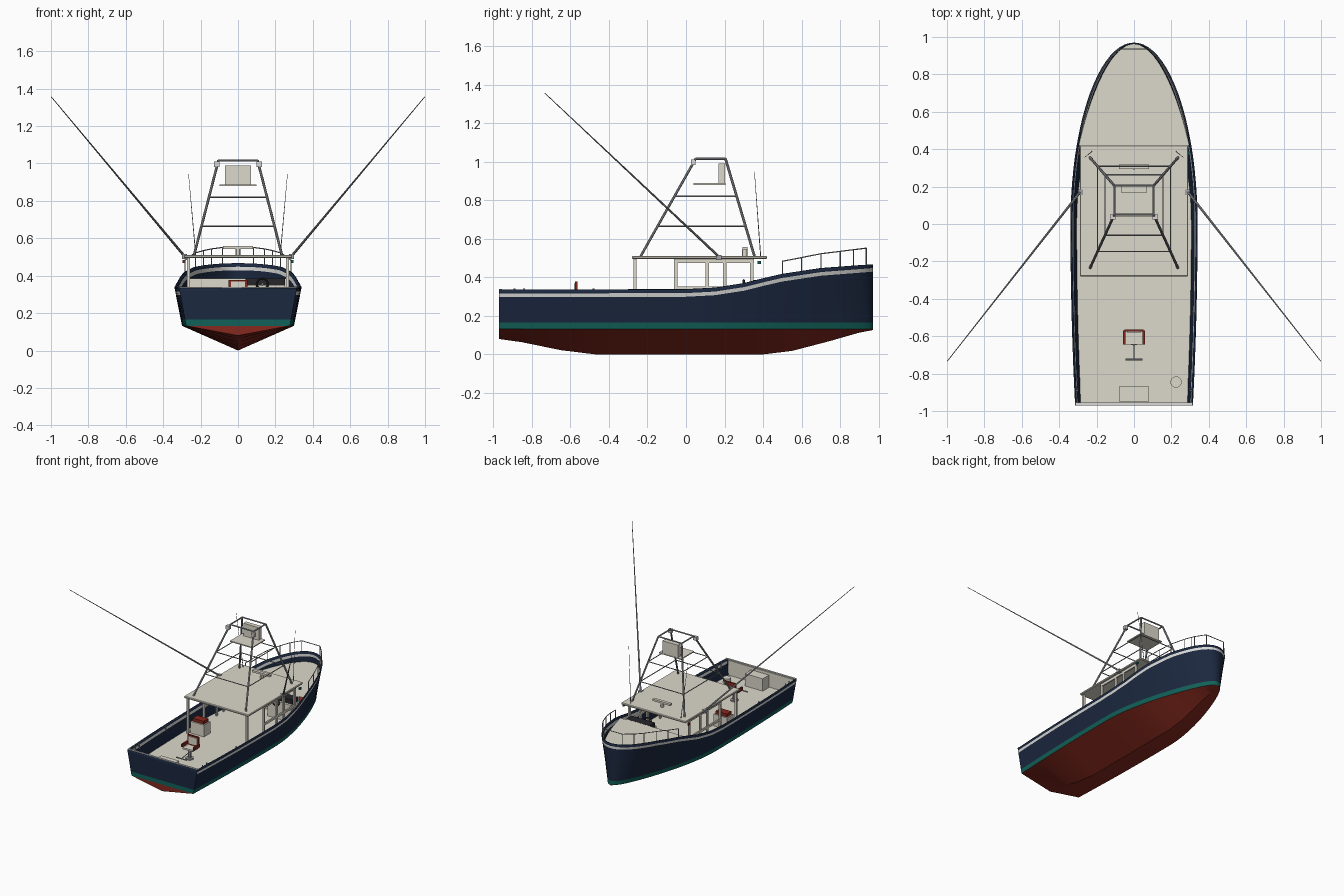
import bpy, bmesh, math
from mathutils import Vector, Matrix

if "Cube" in bpy.data.objects:
    bpy.data.objects.remove(bpy.data.objects["Cube"])

def material(name, r, g, b):
    m = bpy.data.materials.new(name)
    m.diffuse_color = (r, g, b, 1)
    m.use_nodes = True
    m.node_tree.nodes["Principled BSDF"].inputs["Base Color"].default_value = m.diffuse_color
    return m

NAVY = material("navy paint", 0.011, 0.021, 0.05)
RED = material("bottom red", 0.24, 0.022, 0.013)
TEAL = material("teal boot stripe", 0.006, 0.12, 0.10)
WHITE = material("white stripe", 0.70, 0.70, 0.68)
BEIGE = material("beige deck", 0.72, 0.69, 0.60)
METAL = material("grey metal", 0.34, 0.35, 0.37)
DARK = material("dark trim", 0.02, 0.02, 0.024)

def finish(name, bm, mats, smooth=False):
    me = bpy.data.meshes.new(name)
    bm.to_mesh(me)
    bm.free()
    ob = bpy.data.objects.new(name, me)
    bpy.context.collection.objects.link(ob)
    for m in mats:
        me.materials.append(m)
    if smooth:
        bpy.ops.object.select_all(action='DESELECT')
        ob.select_set(True)
        bpy.context.view_layer.objects.active = ob
        bpy.ops.object.shade_smooth_by_angle(angle=math.radians(30))
    return ob

def box(name, x, y, z, mat, mirror=False):
    """Box from (min, max) pairs, optionally repeated on the other side."""
    bm = bmesh.new()
    for s in ((1, -1) if mirror else (1,)):
        c = Vector((s * sum(x) / 2, sum(y) / 2, sum(z) / 2))
        d = (x[1] - x[0], y[1] - y[0], z[1] - z[0], 1)
        bmesh.ops.create_cube(bm, size=1, matrix=Matrix.Translation(c) @ Matrix.Diagonal(d))
    return finish(name, bm, [mat])

def rods(name, segs, r, mat, r2=None, mirror=False, sides=8):
    """Round bars between pairs of points."""
    bm = bmesh.new()
    for a, b in segs:
        for s in ((1, -1) if mirror else (1,)):
            p, q = Vector((s * a[0], a[1], a[2])), Vector((s * b[0], b[1], b[2]))
            d = q - p
            mx = Matrix.Translation((p + q) / 2) @ d.to_track_quat('Z', 'Y').to_matrix().to_4x4()
            bmesh.ops.create_cone(bm, cap_ends=True, segments=sides, radius1=r,
                                  radius2=r if r2 is None else r2, depth=d.length, matrix=mx)
    return finish(name, bm, [mat], True)

def lerp(table, y):
    for (a, u), (b, v) in zip(table, table[1:]):
        if y <= b:
            return u + (v - u) * (y - a) / (b - a)
    return table[-1][1]

# Hull lines
L = 0.97
SHEER = [(-L, .335), (0, .337), (.15, .345), (.3, .368), (.4, .393), (.5, .416), (.7, .446), (L, .467)]
KEEL = [(-L, .08), (-.85, .063), (-.65, .022), (-.47, 0), (.4, 0), (.55, .018), (.75, .07), (.9, .113), (L, .126)]

def sheer(y):
    return lerp(SHEER, y)

def half(y, z):
    w = .34 * math.sqrt(max(0, 1 - (y / L) ** 2)) if y > 0 else .34 - .025 * (y / L) ** 2
    k = .88 - .36 * max(0, (y - .1) / (L - .1)) ** 1.5      # flare grows towards the bow
    return w * (k + (1 - k) * (z - .132) / (sheer(y) - .132))

ys = [-L, -.85, -.75, -.65, -.55, -.47, -.3, -.15, 0, .08, .15, .22, .3, .35, .4, .45, .5, .55,
      .6, .65, .7, .75, .8, .84, .87, .9, .925, .945, .958, .966, L]

# Hull shell: keel, chine, boot stripe, white stripe, sheer
bm = bmesh.new()
rows = []
for y in ys:
    s = sheer(y)
    zs = [.132, .165, s - .038, s - .019, s]
    k = bm.verts.new((0, y, lerp(KEEL, y)))
    rows.append([[k] + [bm.verts.new((sg * half(y, z), y, z)) for z in zs] for sg in (1, -1)])
for a, b in zip(rows, rows[1:]):
    for side in (0, 1):
        for i in range(5):
            q = [a[side][i], b[side][i], b[side][i + 1], a[side][i + 1]]
            bm.faces.new(q if side == 0 else q[::-1]).material_index = (0, 1, 2, 3, 2)[i]
st = rows[0]
bm.faces.new([st[0][0], st[0][1], st[1][1]]).material_index = 0
for i in range(1, 5):
    bm.faces.new([st[1][i], st[0][i], st[0][i + 1], st[1][i + 1]]).material_index = (0, 1, 2, 2, 2)[i]
bmesh.ops.remove_doubles(bm, verts=bm.verts, dist=.0005)
bmesh.ops.recalc_face_normals(bm, faces=bm.faces)
hull = finish("hull", bm, [RED, TEAL, NAVY, WHITE], True)
sol = hull.modifiers.new("thickness", 'SOLIDIFY')
sol.thickness = .008
sol.offset = -1

# Decks
def deck(name, y0, y1, z):
    bm = bmesh.new()
    yy = [y0] + [y for y in ys if y0 < y < y1] + [y1]
    pts = [(half(y, z) - .004, y, z) for y in yy]
    pts += [(-x, y, z) for x, y, z in reversed(pts)]
    f = bm.faces.new([bm.verts.new(p) for p in pts])
    f.normal_update()
    return finish(name, bm, [BEIGE])

deck("cockpit_sole", -.96, .42, .21)
deck("foredeck", .42, .962, .385)
bw = half(.42, .21) - .004
box("deck_bulkhead", (-bw, bw), (.412, .42), (.21, .385), BEIGE)
box("transom_liner", (-.29, .29), (-.962, -.955), (.21, .33), BEIGE)
box("transom_cap", (-.313, .313), (-.97, -.955), (.333, .339), WHITE)

# Hardtop and open cabin frame
top = box("hardtop", (-.29, .29), (-.28, .42), (.495, .511), BEIGE)
bv = top.modifiers.new("edge", 'BEVEL')
bv.width = .004
box("rear_roof_post", (.257, .273), (-.273, -.257), (.21, .496), BEIGE, True)
for i, y in enumerate((-.052, .11, .2, .342)):
    box("window_post_%d" % i, (.262, .274), (y - .009, y + .009), (.21, .496), BEIGE, True)
box("window_top_rail", (.262, .274), (-.06, .352), (.475, .496), BEIGE, True)
box("window_bottom_rail", (.262, .274), (-.06, .352), (.335, .352), BEIGE, True)
box("starboard_light", (.285, .297), (.37, .39), (.468, .484), TEAL)
box("port_light", (-.297, -.285), (.37, .39), (.468, .484), RED)

# Helm, seat and cockpit furniture
box("helm_console", (.04, .25), (.32, .412), (.21, .35), BEIGE)
box("instrument_panel", (.04, .25), (.34, .411), (.35, .385), DARK)
bm = bmesh.new()
N = 16
ring = [[bm.verts.new((.13 + r * math.cos(t * math.tau / N), .30 + dy, .355 + r * math.sin(t * math.tau / N)))
         for r, dy in ((.036, 0), (.03, -.006), (.024, 0), (.03, .006))] for t in range(N)]
for t in range(N):
    for j in range(4):
        bm.faces.new([ring[t][j], ring[t - 1][j], ring[t - 1][j - 3], ring[t][j - 3]])
finish("steering_wheel", bm, [DARK])
rods("steering_column", [((.13, .30, .355), (.13, .345, .35))], .006, METAL)
box("bench_box", (-.25, -.13), (-.25, -.17), (.21, .305), BEIGE)
box("bench_cushion", (-.24, -.14), (-.24, -.18), (.305, .33), RED)
box("bait_box", (-.08, .08), (-.95, -.87), (.21, .31), BEIGE)
rods("live_well", [((.225, -.845, .21), (.225, -.845, .25))], .03, BEIGE, sides=20)

# Fighting chair
rods("chair_pedestal", [((0, -.62, .21), (0, -.62, .29))], .012, METAL)
rods("chair_base", [((0, -.62, .21), (0, -.62, .22))], .03, METAL, sides=12)
box("chair_seat", (-.045, .045), (-.645, -.57), (.285, .298), BEIGE)
box("chair_arm", (.046, .058), (-.645, -.57), (.3, .325), RED, True)
box("chair_back", (-.05, .05), (-.575, -.563), (.298, .378), RED)
box("chair_back_pad", (-.038, .038), (-.581, -.575), (.31, .368), BEIGE)
rods("chair_footrest", [((-.045, -.725, .25), (.045, -.725, .25))], .005, METAL)
rods("chair_footrest_stem", [((0, -.725, .25), (0, -.62, .265))], .003, METAL)

# Tower: four legs with hoops
def leg(front, z):
    t = (z - .51) / .505
    y = .355 + (.205 - .355) * t if front else -.235 + (.05 + .235) * t
    return (.235 + (.105 - .235) * t, y, z)

def hoop(z):
    f, r = leg(True, z), leg(False, z)
    c = [f, r, (-r[0], r[1], z), (-f[0], f[1], z)]
    return [(c[i], c[i - 1]) for i in range(4)]

rods("tower_legs", [(leg(f, .51), leg(f, 1.015)) for f in (True, False)], .007, METAL, mirror=True)
rods("tower_hoops", hoop(.665) + hoop(.82), .0035, METAL)
rods("tower_top_rail", hoop(1.015), .0055, METAL)
box("tower_platform", (-.1, .1), (.04, .205), (.88, .888), BEIGE)
box("tower_control_panel", (-.07, .07), (.168, .203), (.888, .99), BEIGE)
box("tower_light", (.098, .128), (.025, .05), (.982, 1.01), WHITE, True)

# Radar and antennas on the hardtop
rods("radar_pedestal", [((0, .305, .51), (0, .305, .545))], .014, BEIGE, sides=12)
box("radar_bar", (-.08, .08), (.293, .318), (.543, .558), BEIGE)
rods("antennas", [((.225, .388, .5), (.265, .355, .95))], .0025, METAL, .0012, True, 6)

# Outriggers
base, tip = Vector((.285, .175, .503)), Vector((.998, -.733, 1.356))
mid = base.lerp(tip, .5)
rods("outrigger_lower", [(base, mid)], .007, METAL, .0045, True)
rods("outrigger_upper", [(mid, tip)], .0045, METAL, .002, True)
box("outrigger_mount", (.272, .3), (.155, .185), (.49, .515), METAL, True)

# Bow rail and rod holders
ry = [.5, .6, .7, .8, .87, .935]
low = [(half(y, sheer(y)) - .008, y, sheer(y)) for y in ry]
high = [(x, y, z + .087 - .02 * (.935 - y) / .435) for x, y, z in low]
rods("bow_rail", list(zip(high, high[1:])) + list(zip(low, high)), .003, METAL, mirror=True)
e = high[-1]
rods("bow_rail_front", [(e, (-e[0], e[1], e[2]))], .003, METAL)
rods("rod_holders", [((half(y, .33) - .02, y, .29), (half(y, .33) - .014, y - .01, .342))
                     for y in (-.88, -.83, -.47)], .005, METAL, mirror=True)
